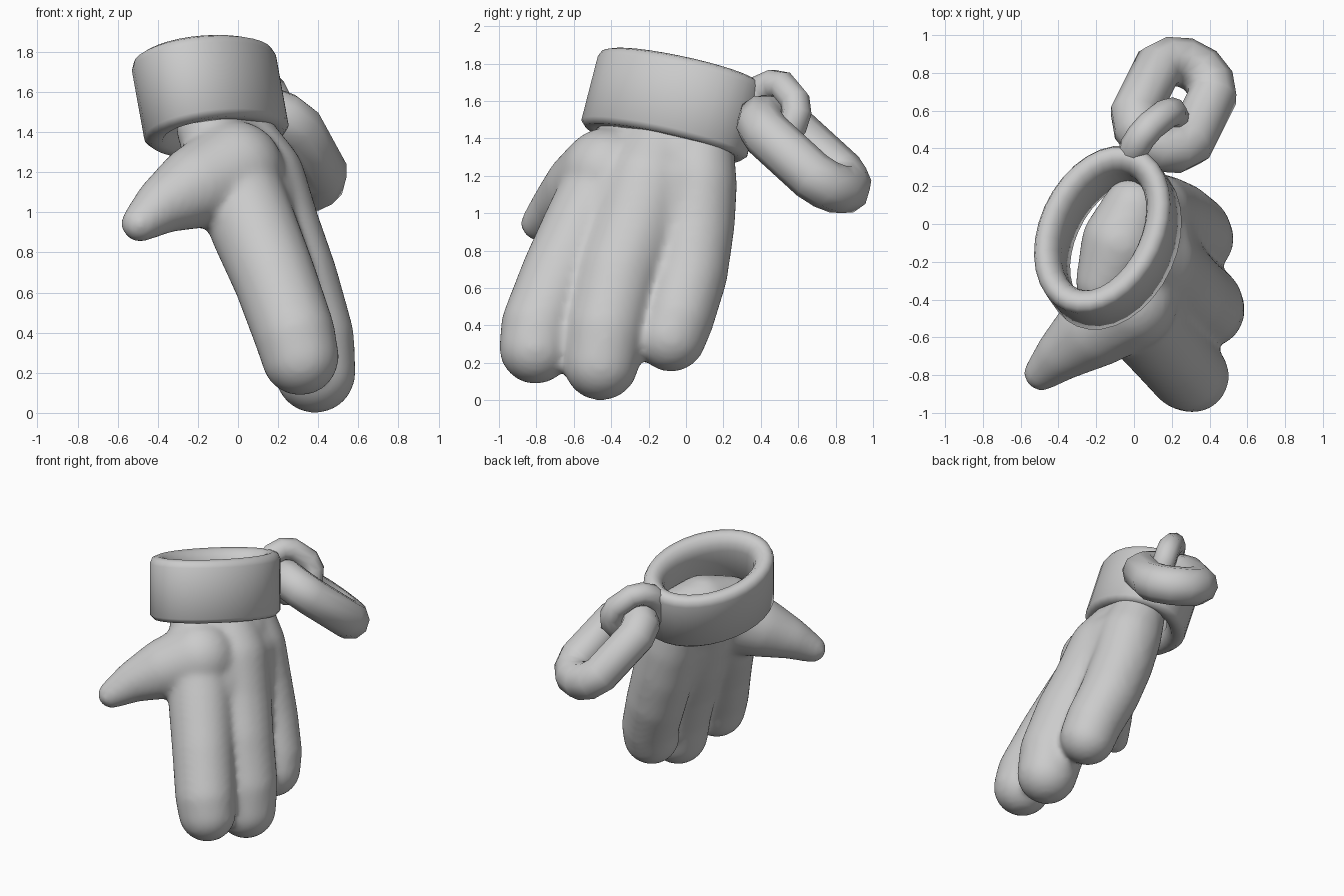
import bpy, bmesh, math
from mathutils import Vector, Matrix

if "Cube" in bpy.data.objects:
    bpy.data.objects.remove(bpy.data.objects["Cube"], do_unlink=True)

grey = bpy.data.materials.new("plain grey")
grey.use_nodes = True
grey.diffuse_color = (0.6, 0.6, 0.6, 1)
grey.node_tree.nodes["Principled BSDF"].inputs["Base Color"].default_value = (0.6, 0.6, 0.6, 1)


def finish(name, bm, angle=60):
    bmesh.ops.recalc_face_normals(bm, faces=bm.faces)
    mesh = bpy.data.meshes.new(name)
    bm.to_mesh(mesh)
    bm.free()
    mesh.materials.append(grey)
    obj = bpy.data.objects.new(name, mesh)
    bpy.context.collection.objects.link(obj)
    bpy.ops.object.select_all(action="DESELECT")
    obj.select_set(True)
    bpy.context.view_layer.objects.active = obj
    bpy.ops.object.shade_smooth_by_angle(angle=math.radians(angle))
    return obj


def bridge_loops(bm, rings):
    """Close a list of vertex rings into a torus-like surface."""
    for a, b in zip(rings, rings[1:] + rings[:1]):
        for i in range(len(a)):
            j = (i + 1) % len(a)
            bm.faces.new((a[i], a[j], b[j], b[i]))


def frame(centre, u, v):
    """Matrix with local x along u, local y near v."""
    u = Vector(u).normalized()
    n = u.cross(Vector(v)).normalized()
    m = Matrix((u, n.cross(u), n)).transposed().to_4x4()
    m.translation = centre
    return m


def sphere_points(centre, radius, count=220):
    """Evenly spread points on a sphere, along a spiral."""
    for i in range(count):
        z = 1 - (2 * i + 1) / count
        r, t = math.sqrt(1 - z * z), i * math.pi * (3 - math.sqrt(5))
        yield Vector(centre) + radius * Vector((r * math.cos(t), r * math.sin(t), z))


def hull(bm, spheres):
    """Convex skin around a few spheres."""
    verts = [bm.verts.new(p) for *c, r in spheres for p in sphere_points(c, r)]
    bmesh.ops.convex_hull(bm, input=verts)
    loose = [v for v in bm.verts if not v.link_faces]
    bmesh.ops.delete(bm, geom=loose, context="VERTS")


# Hand: spheres from wrist to tip for each finger, and a thumb
fingers = [
    [(-.16, -.31, 1.42, .15), (-.01, -.44, 1.15, .22), (.08, -.55, .92, .22),
     (.18, -.67, .68, .21), (.28, -.785, .4, .205), (.31, -.805, .28, .195)],
    [(-.07, -.1, 1.42, .21), (.08, -.2, 1.15, .26), (.16, -.27, .92, .25),
     (.26, -.36, .68, .235), (.36, -.43, .38, .22), (.385, -.455, .2, .203)],
    [(0, .08, 1.42, .17), (.09, .06, 1.15, .215), (.15, .05, .92, .21),
     (.23, .02, .68, .205), (.32, -.04, .45, .195), (.34, -.08, .34, .19)]]
thumb = [(-.02, -.42, 1.21, .25), (-.2, -.55, 1.13, .21), (-.37, -.68, 1.04, .145),
         (-.49, -.79, .945, .095)]
bm = bmesh.new()
for limb in fingers + [thumb]:
    for pair in zip(limb, limb[1:]):
        hull(bm, pair)
# Palm webs join neighbouring fingers, thinning towards the tips
for a, b in zip(fingers, fingers[1:]):
    for k, thin in enumerate((0, .01, .045)):
        hull(bm, [(x, y, z, r - t) for f in (a, b)
                  for (x, y, z, r), t in ((f[k], thin), (f[k + 1], thin + .03))])
hand = finish("hand", bm, 180)
remesh = hand.modifiers.new("union", "REMESH")
remesh.mode = "VOXEL"
remesh.voxel_size = 0.02
remesh.use_smooth_shade = True
soften = hand.modifiers.new("soften", "SMOOTH")
soften.factor = 0.5
soften.iterations = 16

# Wrist cuff: thick oval band with rounded edges
bm = bmesh.new()
m = frame((-.14, -.07, 1.58), (.41, .91, -.16), (-.91, .41, -.27))
h = 0.215
profile = [(0, -h + .03), (0, h - .05), (-.015, h - .015), (-.05, h), (-.09, h - .01),
           (-.125, h - .05), (-.14, h - .1), (-.14, -h + .06), (-.09, -h), (-.03, -h)]
rings = []
for k in range(32):
    t = math.tau * k / 32
    rings.append([bm.verts.new(m @ Vector(((.475 + d) * math.cos(t), (.34 + d) * math.sin(t), z)))
                  for d, z in profile])
bridge_loops(bm, rings)
finish("cuff", bm)


# Chain links: round tube along a stadium path
def link(name, centre, u, v, straight, bend, tube, turns=12, sides=10):
    bm = bmesh.new()
    m = frame(centre, u, v)
    rings = []
    for k in range(turns):
        t = math.tau * (k + 0.5) / turns
        out = Vector((math.cos(t), math.sin(t), 0))
        mid = out * bend + Vector((math.copysign(straight, out.x), 0, 0))
        rings.append([bm.verts.new(m @ (mid + out * tube * math.cos(a) + Vector((0, 0, tube * math.sin(a)))))
                      for a in (math.tau * s / sides for s in range(sides))])
    bridge_loops(bm, rings)
    finish(name, bm, 180)


link("large_link", (.21, .63, 1.315), (.35, .7, -.64), (.87, -.5, 0), .13, .17, .133)
link("small_link", (.1, .465, 1.54), (.59, .46, -.55), (.15, .59, .8), .03, .14, .08)
